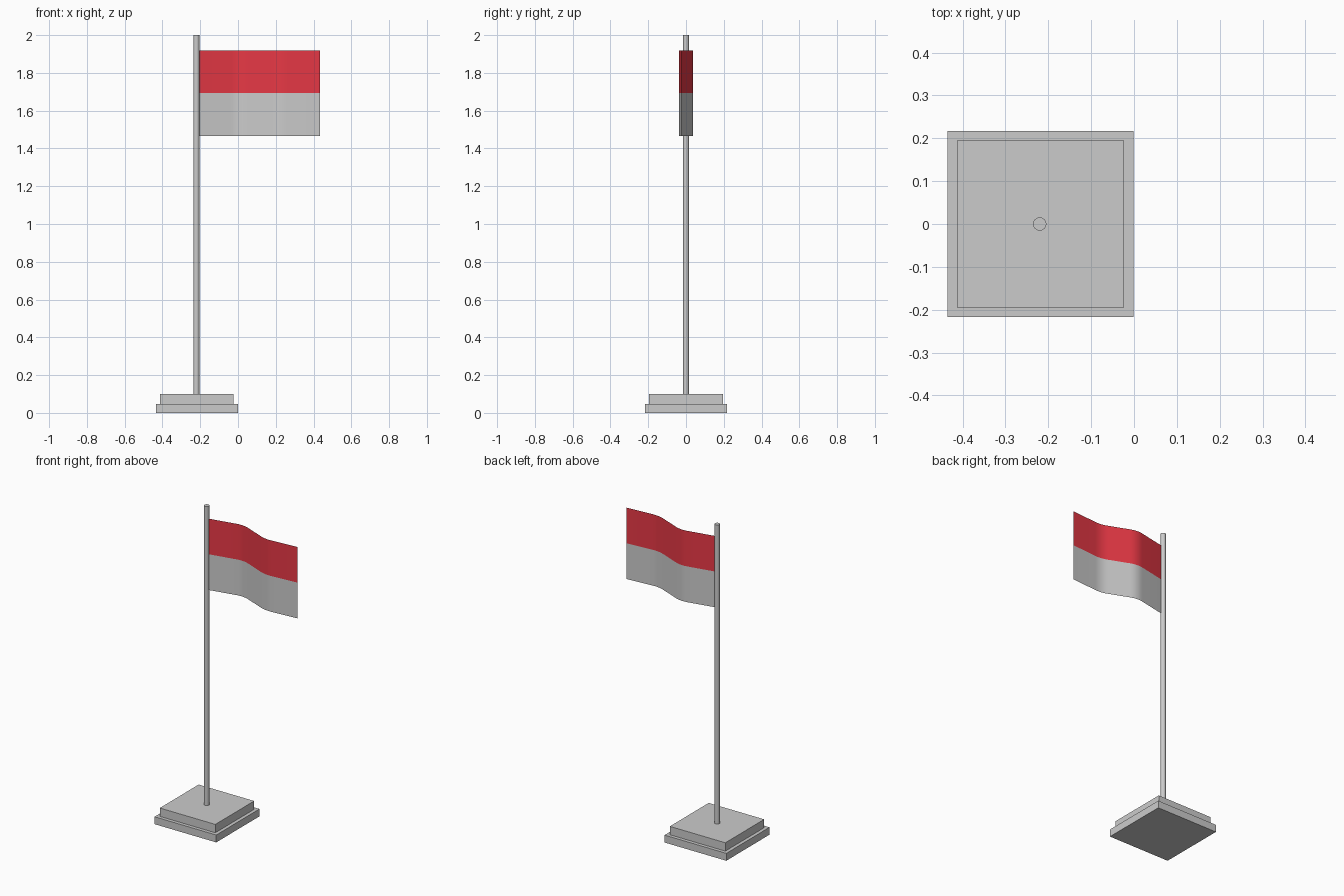
import bpy
import bmesh
from mathutils import Vector

if "Cube" in bpy.data.objects:
    bpy.data.objects.remove(bpy.data.objects["Cube"])

POLE_X = -0.22


def add_object(name, bm):
    mesh = bpy.data.meshes.new(name)
    bm.to_mesh(mesh)
    bm.free()
    obj = bpy.data.objects.new(name, mesh)
    bpy.context.collection.objects.link(obj)
    return obj


def slab(name, width, z0, z1):
    bm = bmesh.new()
    bmesh.ops.create_cube(bm, size=1)
    for v in bm.verts:
        v.co = (v.co.x * width + POLE_X + 0.002, v.co.y * width, z0 + (v.co.z + 0.5) * (z1 - z0))
    return add_object(name, bm)


def smooth(obj, angle):
    bpy.ops.object.select_all(action='DESELECT')
    obj.select_set(True)
    bpy.context.view_layer.objects.active = obj
    bpy.ops.object.shade_smooth_by_angle(angle=angle)


# Stepped base
slab("lower_base", 0.434, 0.0, 0.047)
slab("upper_base", 0.39, 0.047, 0.10)

# Pole
bm = bmesh.new()
bmesh.ops.create_cone(bm, cap_ends=True, segments=24, radius1=0.0155, radius2=0.0155, depth=1.9)
bmesh.ops.translate(bm, verts=bm.verts, vec=(POLE_X, 0, 1.05))
smooth(add_object("pole", bm), 0.6)

# Waving outline of the cloth, with each bend rounded off
corners = [Vector(p) for p in ((-0.205, 0), (0.01, 0.044), (0.217, -0.04), (0.435, -0.023))]
wave = [corners[0]]
for a, b, c in zip(corners, corners[1:], corners[2:]):
    start = b + (a - b).normalized() * 0.045
    end = b + (c - b).normalized() * 0.045
    for i in range(7):
        t = i / 6
        wave.append(start * (1 - t) ** 2 + b * 2 * t * (1 - t) + end * t ** 2)
wave.append(corners[-1])


# Flag stripes, thin single-sheet cloth
def stripe(name, z0, z1):
    bm = bmesh.new()
    rows = [[bm.verts.new((p.x, p.y, z)) for p in wave] for z in (z0, z1)]
    low, high = rows
    for i in range(len(wave) - 1):
        bm.faces.new((low[i], low[i + 1], high[i + 1], high[i]))
    obj = add_object(name, bm)
    smooth(obj, 0.6)
    return obj


stripe("flag_lower_stripe", 1.466, 1.693)
upper = stripe("flag_upper_stripe", 1.693, 1.919)
red = bpy.data.materials.new("red_cloth")
red.diffuse_color = (0.8, 0.04, 0.06, 1)
red.use_nodes = True
red.node_tree.nodes["Principled BSDF"].inputs["Base Color"].default_value = red.diffuse_color
upper.data.materials.append(red)
